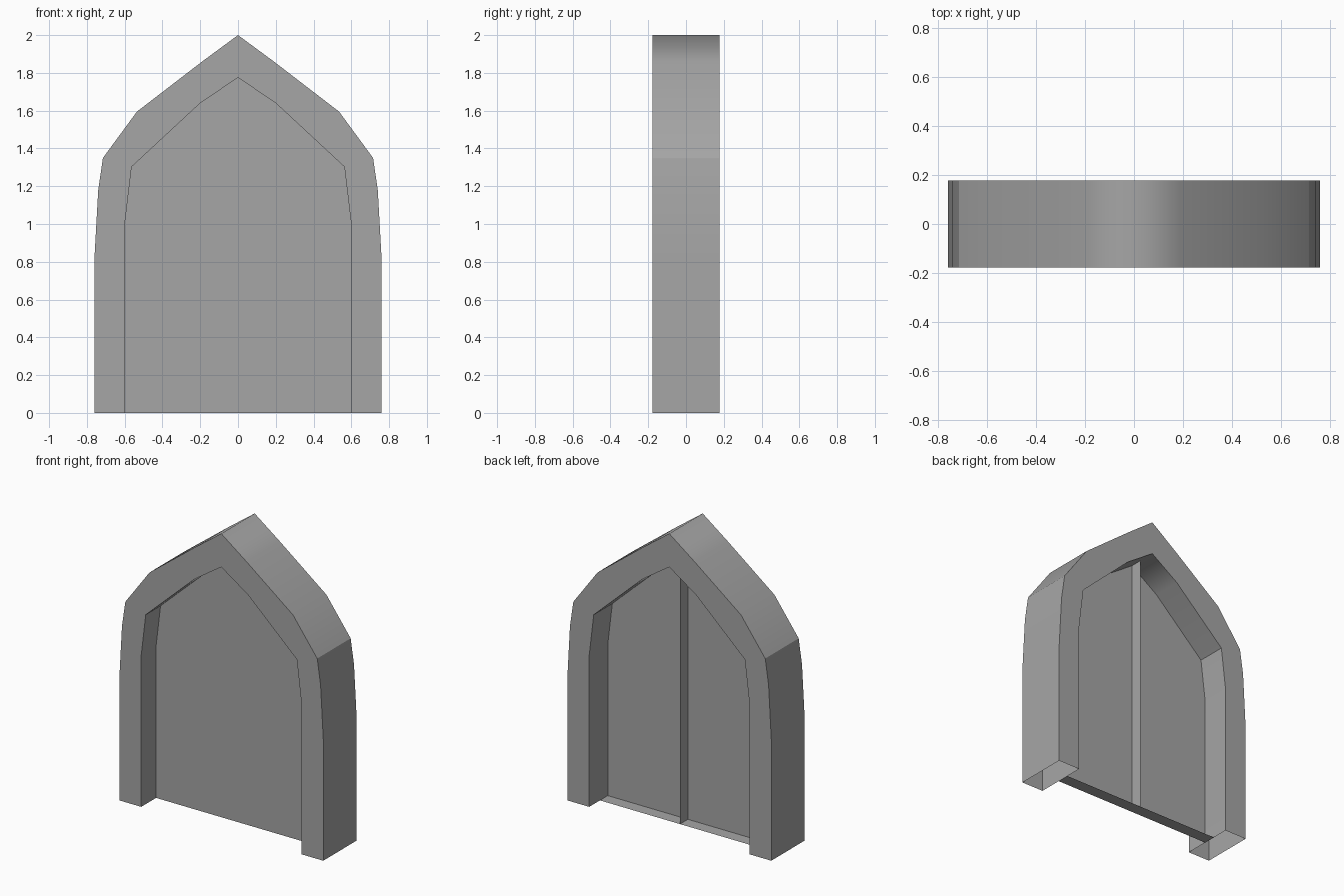
import bpy
import bmesh

if "Cube" in bpy.data.objects:
    bpy.data.objects.remove(bpy.data.objects["Cube"], do_unlink=True)

# Single stone grey material
grey = bpy.data.materials.new("stone grey")
grey.use_nodes = True
colour = (0.38, 0.38, 0.38, 1.0)
grey.diffuse_color = colour
grey.node_tree.nodes["Principled BSDF"].inputs["Base Color"].default_value = colour

HALF_DEPTH = 0.178
PANEL_Y, RIB_Y = -0.02, 0.064

# Half profiles (x, z), from the ground up to the apex
OUTER = [(0.76, 0), (0.76, 0.82), (0.74, 1.18), (0.715, 1.35),
         (0.535, 1.595), (0.19, 1.86), (0, 2.0)]
INNER = [(0.597, 0), (0.597, 1.02), (0.563, 1.303), (0.2, 1.64), (0, 1.775)]


def full_path(half):
    """Mirror a half profile into a path from +x over the apex to -x."""
    return half + [(-x, z) for x, z in reversed(half[:-1])]


def finish(name, bm):
    mesh = bpy.data.meshes.new(name)
    bm.to_mesh(mesh)
    bm.free()
    mesh.materials.append(grey)
    obj = bpy.data.objects.new(name, mesh)
    bpy.context.collection.objects.link(obj)
    return obj


def build_frame():
    """Pointed arch: front and back bands joined by outer and inner walls."""
    bm = bmesh.new()
    rings = []
    for y in (-HALF_DEPTH, HALF_DEPTH):
        outer = [bm.verts.new((x, y, z)) for x, z in full_path(OUTER)]
        inner = [bm.verts.new((x, y, z)) for x, z in full_path(INNER)]
        bm.faces.new(outer + inner[::-1])
        rings.append((outer, inner))
    walls = []
    for front, back in zip(*rings):
        for i in range(len(front) - 1):
            walls.append(bm.faces.new((front[i], front[i + 1], back[i + 1], back[i])))
    bmesh.ops.recalc_face_normals(bm, faces=bm.faces)
    # Soft crown; crisp rims and crisp corners at the shoulders
    for f in walls:
        f.smooth = True
    for e in bm.edges:
        a, b = e.verts
        along_depth = abs(a.co.y - b.co.y) > 0.1
        shoulder = 1.29 < a.co.z < 1.36
        e.smooth = along_depth and not shoulder
    return finish("arch_frame", bm)


def build_plate(name, points):
    bm = bmesh.new()
    bm.faces.new([bm.verts.new(p) for p in points])
    return finish(name, bm)


build_frame()

# Two door leaves meeting in the middle
for name, side in (("left_door_leaf", 1), ("right_door_leaf", -1)):
    pts = [(0, PANEL_Y, 0)] + [(side * x, PANEL_Y, z) for x, z in INNER]
    build_plate(name, pts if side > 0 else pts[::-1])

# Thin centre rib and bottom lip behind the leaves
top = INNER[-1][1]
w = INNER[0][0]
build_plate("center_rib", [(0, PANEL_Y, 0), (0, RIB_Y, 0), (0, RIB_Y, top), (0, PANEL_Y, top)])
build_plate("bottom_lip", [(-w, PANEL_Y, 0), (-w, RIB_Y, 0), (w, RIB_Y, 0), (w, PANEL_Y, 0)])
